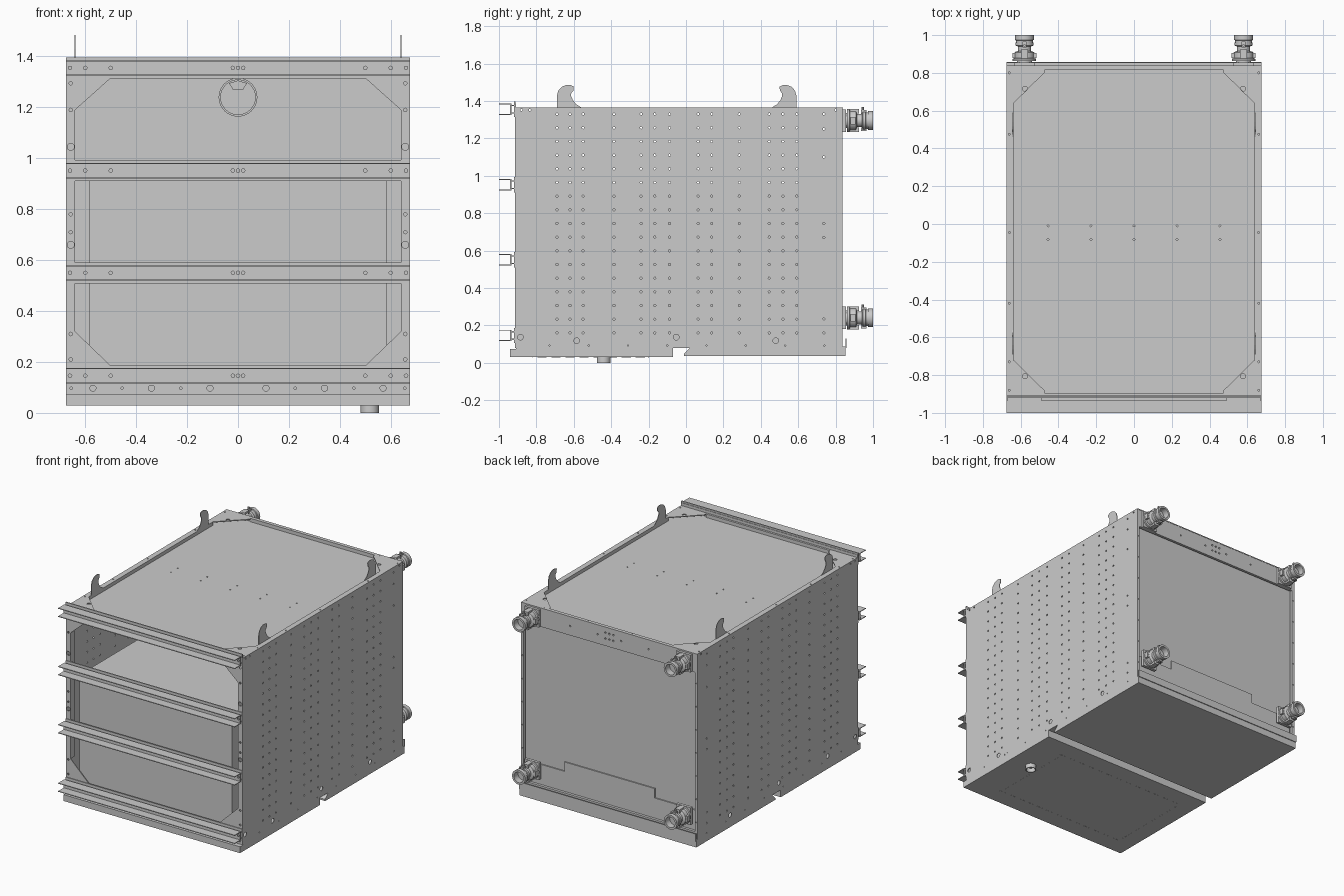
import bpy, bmesh
from math import sin, cos, pi

if "Cube" in bpy.data.objects:
    bpy.data.objects.remove(bpy.data.objects["Cube"])

AX = {'x': lambda u, v, w: (w, u, v), 'y': lambda u, v, w: (u, w, v), 'z': lambda u, v, w: (u, v, w)}


def finish(name, bm):
    bmesh.ops.remove_doubles(bm, verts=bm.verts, dist=1e-5)
    bmesh.ops.recalc_face_normals(bm, faces=bm.faces)
    me = bpy.data.meshes.new(name)
    bm.to_mesh(me)
    bm.free()
    for p in me.polygons:
        p.use_smooth = False
    ob = bpy.data.objects.new(name, me)
    bpy.context.collection.objects.link(ob)
    return ob


def circ(u, v, r, n=8):
    return [(u + r * cos(2 * pi * i / n), v + r * sin(2 * pi * i / n)) for i in range(n)]


def rect(u0, u1, v0, v1):
    return [(u0, v0), (u1, v0), (u1, v1), (u0, v1)]


def plate(name, axis, lo, hi, outline, holes=()):
    """Sheet with holes: filled outline extruded along an axis from lo to hi."""
    cu = bpy.data.curves.new(name, 'CURVE')
    cu.dimensions, cu.fill_mode, cu.extrude = '2D', 'BOTH', (hi - lo) / 2
    for loop in [outline, *holes]:
        sp = cu.splines.new('POLY')
        sp.points.add(len(loop) - 1)
        for p, (u, v) in zip(sp.points, loop):
            p.co = (u, v, 0, 1)
        sp.use_cyclic_u = True
    tmp = bpy.data.objects.new("tmp", cu)
    bpy.context.collection.objects.link(tmp)
    dg = bpy.context.evaluated_depsgraph_get()
    me = bpy.data.meshes.new_from_object(tmp.evaluated_get(dg))
    bm = bmesh.new()
    bm.from_mesh(me)
    for v in bm.verts:
        v.co = AX[axis](v.co.x, v.co.y, v.co.z + (lo + hi) / 2)
    bpy.data.objects.remove(tmp)
    bpy.data.meshes.remove(me)
    bpy.data.curves.remove(cu)
    return finish(name, bm)


def box(name, x0, x1, y0, y1, z0, z1):
    bm = bmesh.new()
    bmesh.ops.create_cube(bm, size=1)
    for v in bm.verts:
        v.co = (x1 if v.co.x > 0 else x0, y1 if v.co.y > 0 else y0, z1 if v.co.z > 0 else z0)
    return finish(name, bm)


def lathe(name, axis, cu, cv, prof, n=32):
    """Revolve (height, radius) points about an axis line through (cu, cv)."""
    bm = bmesh.new()
    rings = [[bm.verts.new(AX[axis](u, v, h)) for u, v in circ(cu, cv, max(r, 1e-7), n)] for h, r in prof]
    for a, b in zip(rings, rings[1:]):
        for i in range(n):
            bm.faces.new((a[i], a[(i + 1) % n], b[(i + 1) % n], b[i]))
    ob = finish(name, bm)
    bpy.ops.object.select_all(action='DESELECT')
    ob.select_set(True)
    bpy.context.view_layer.objects.active = ob
    bpy.ops.object.shade_smooth_by_angle()
    return ob


# Perforated side panels
cols = [-.69, -.62, -.55, -.385, -.24, -.167, -.088, .065, .137, .285, .445, .518, .592]
rows = [.16 + .0731 * i for i in range(17)]
for side, s in (("right", 1), ("left", -1)):
    holes = [circ(y, z, .006) for y in cols for z in rows]
    holes += [circ(.737, z, .006) for z in (.16, .235, .67, .745, 1.1, 1.25, 1.33)]
    holes += [circ(y, .137, .015, 16) for y in (-.885, -.052)]
    holes += [circ(y, .118, .015, 16) for y in (-.585, .48)]
    holes += [circ(-.73 + .21 * i, .092, .004) for i in range(8)]
    holes += [circ(-.88, 1.352, .006), circ(-.835, 1.352, .006), circ(.80, 1.352, .006)]
    x0, x1 = sorted((s * .67, s * .675))
    plate(f"{side}_side_panel", 'x', x0, x1, rect(-.91, .82, .08, 1.365), holes)

# Front frame with corner gussets
opening = [(-.5, 1.315), (.5, 1.315), (.64, 1.19), (.64, .32), (.5, .185), (-.5, .185), (-.64, .32), (-.64, 1.19)]
holes = [opening]
for s in (-1, 1):
    holes += [circ(s * .657, z, .014, 16) for z in (1.045, .66)]
    holes += [circ(s * .657, z, .007) for z in (1.295, 1.19, .78, .71, .31, .21)]
    holes += [circ(s * x, .097, .012, 16) for x in (.11, .34, .57)]
    holes += [circ(s * x, .097, .005) for x in (.225, .455, .655)]
plate("front_frame", 'y', -.915, -.909, rect(-.675, .675, .08, 1.385), holes)
for s in (-1, 1):
    box("front_post_flange", *sorted((s * .64, s * .645)), -.909, -.87, .32, 1.19)

# Front cross rails: backing strip, web with holes, two flanges
web_holes = (-.66, -.6, -.5, -.02, 0, .02, .5, .6, .66)
for c in (1.355, .952, .55, .146):
    box("rail_backing", -.675, .675, -.92, -.912, c - .041, c + .041)
    plate("rail_web", 'y', -.94, -.934, rect(-.675, .675, c - .028, c + .028),
          [circ(x, c, .007) for x in web_holes])
    for s in (-1, 1):
        e = c + s * .028
        box("rail_flange", -.675, .675, -1, -.934, e - .0025, e + .0025)
        for x in (-.58, .58):
            box("rail_spacer", x - .09, x + .09, -.936, -.918, c + s * .02 - .003, c + s * .02 + .003)

# Hooks on the top edges
hook = [(-.69, 1.335), (-.69, 1.43), (-.682, 1.456), (-.665, 1.475), (-.64, 1.485), (-.615, 1.484), (-.6, 1.476),
        (-.602, 1.455), (-.614, 1.44), (-.614, 1.425), (-.605, 1.405), (-.588, 1.383), (-.56, 1.365), (-.56, 1.335)]
for s in (-1, 1):
    plate("front_hook", 'x', s * .64 - .002, s * .64 + .002, hook)
    plate("rear_hook", 'x', s * .64 - .002, s * .64 + .002, [(-.10 - y, z) for y, z in hook])

# Top frame, lips and recessed top panel
opening = [(-.475, .815), (.475, .815), (.475, .8), (.638, .64), (.638, -.72), (.475, -.88), (.475, -.895),
           (-.475, -.895), (-.475, -.88), (-.638, -.72), (-.638, .64), (-.475, .8)]
holes = [opening]
for s in (-1, 1):
    holes += [circ(s * .577, y, .013, 16) for y in (.715, -.805)]
    holes += [circ(s * .66, y, .005) for y in (.8, .475, -.045, -.42, -.73, -.88)]
    holes += [circ(s * x, .828, .005) for x in (.17, .51)]
plate("top_frame", 'z', 1.36, 1.366, rect(-.675, .675, -.91, .84), holes)
plate("top_panel", 'z', 1.337, 1.342, rect(-.67, .67, -.908, .82),
      [circ(x, y, .005) for x in (-.455, -.228, 0, .228, .455) for y in (-.01, -.082)])
for s in (-1, 1):
    box("top_side_lip", *sorted((s * .638, s * .643)), -.72, .64, 1.34, 1.362)
box("top_front_lip", -.475, .475, -.9, -.895, 1.34, 1.362)
box("top_rear_lip", -.475, .475, .815, .82, 1.34, 1.362)

# Back frame, recessed back panel and stepped lower cover
holes = [rect(-.655, .655, .135, 1.235)]
holes += [circ(x, z, .006) for x in (-.03, 0, .03) for z in (1.285, 1.325)]
holes += [circ(s * x, 1.3, .006) for s in (-1, 1) for x in (.09, .3)]
holes += [circ(s * .665, .2 + .16 * i, .004) for s in (-1, 1) for i in range(7)]
plate("back_frame", 'y', .82, .838, rect(-.675, .675, .08, 1.365), holes)
box("back_panel", -.67, .67, .8, .806, .085, 1.34)
plate("back_lower_cover", 'y', .806, .814, [(-.655, .1), (.655, .1), (.655, .27), (.36, .27), (.36, .335),
                                           (-.33, .335), (-.33, .27), (-.655, .27)])
box("back_sill_shelf", -.675, .675, .815, .858, .08, .086)
box("back_sill_lip", -.675, .675, .852, .858, .08, .13)

# Round port on the inside of the back wall
plate("round_port_ring", 'y', .788, .8, circ(0, 1.24, .076, 40), [circ(0, 1.24, .068, 40)])
plate("round_port_tab", 'y', .79, .8, [(-.035, 1.295), (-.02, 1.27), (.02, 1.27), (.035, 1.295), (0, 1.306)])

# Floor, inner container and bottom trays
box("floor_plate", -.67, .67, -.909, .8, .08, .086)
box("inner_container", -.583, .583, -.9, .77, .086, .91)
plate("front_tray", 'x', -.675, .675, [(-.942, .03), (-.07, .03), (-.07, .08), (-.91, .08), (-.91, .074), (-.942, .074)])
plate("rear_tray", 'x', -.675, .675, [(-.012, .035), (.852, .035), (.852, .08), (.02, .08), (-.012, .047)])
lathe("drain_pipe", 'z', .518, -.44, [(.03, .036), (0, .036), (0, .03), (.029, .03), (.029, 0)])

# Dashed slot line under the front tray
for i in range(14):
    x = -.52 + .08 * i
    for y in (-.82, -.2):
        if abs(x - .518) > .05:
            box("tray_slot", x - .025, x + .025, y - .002, y + .002, .0292, .031)
for i in range(8):
    for x in (-.56, .45):
        y = -.77 + .075 * i
        box("tray_slot", x - .002, x + .002, y - .025, y + .025, .0292, .031)

# Four hose couplings on the back
coupling = [(.83, .04), (.862, .04), (.862, .062), (.874, .062), (.878, .053), (.908, .053), (.912, .046), (.915, .035),
            (.94, .035), (.945, .048), (.96, .048), (.962, .044), (.972, .044), (.974, .05), (1, .05), (1, .036),
            (.955, .036), (.955, 0)]
for x in (-.58, .58):
    for z in (.24, 1.295):
        lathe("hose_coupling", 'y', x, z, coupling)
        plate("coupling_mount", 'y', .836, .856, rect(x - .055, x + .055, z - .06, z + .06))
        for s in (-1, 1):
            box("coupling_ear", x + s * .05 - .014, x + s * .05 + .014, .88, .905, z - .02, z + .02)
            box("coupling_clamp", x - .018, x + .018, .875, .925, z + s * .05 - .012, z + s * .05 + .012)
            box("coupling_lug", x - .01, x + .01, .935, .965, z + s * .046 - .01, z + s * .046 + .01)
        lathe("coupling_bolt", 'z', x, .945, [(z + .03, .007), (z + .072, .007), (z + .072, 0)], 8)
